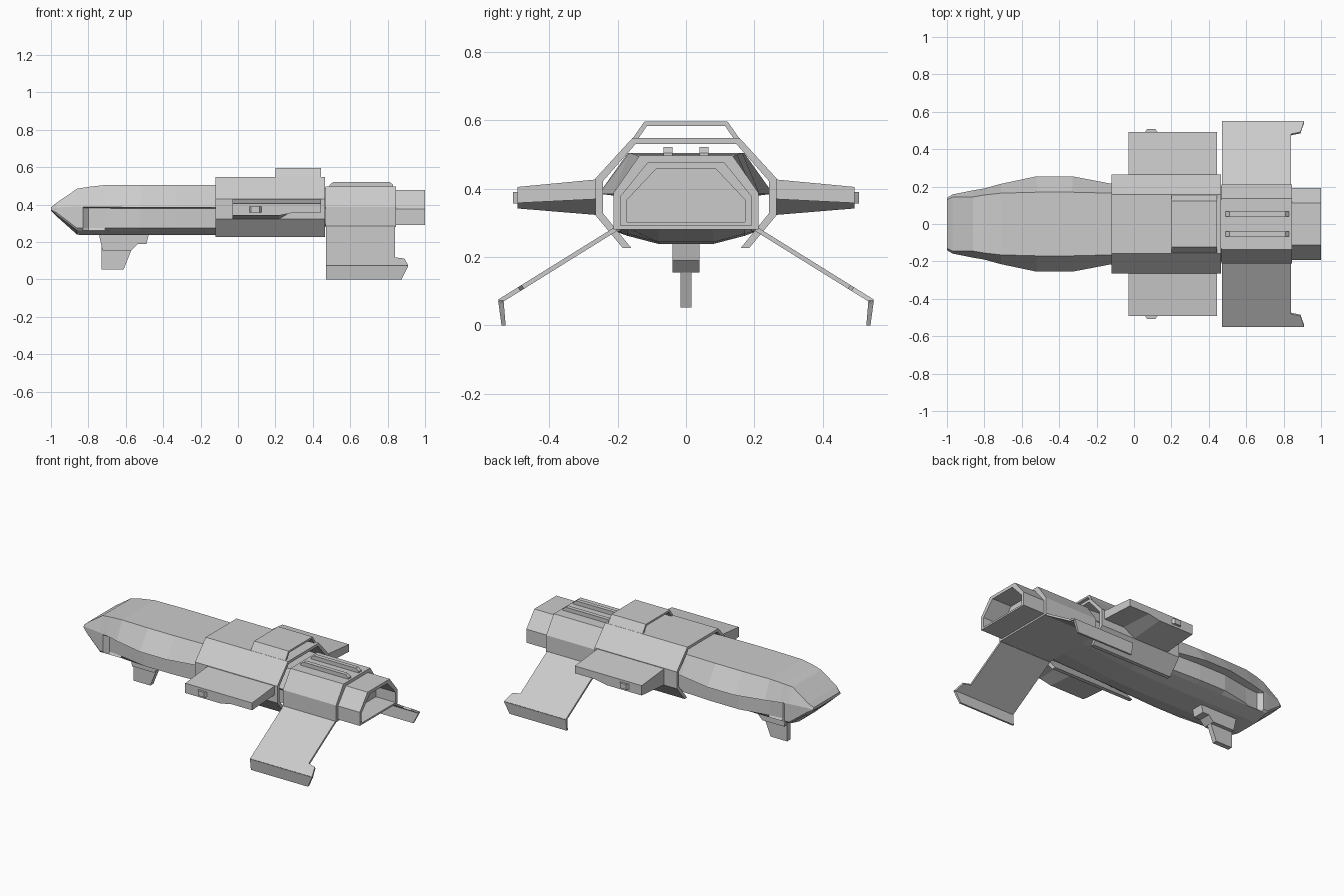
import bpy
import bmesh
from mathutils import Vector

if "Cube" in bpy.data.objects:
    bpy.data.objects.remove(bpy.data.objects["Cube"], do_unlink=True)

GREY = (0.6, 0.6, 0.6, 1.0)
hull_grey = bpy.data.materials.new("hull_grey")
hull_grey.use_nodes = True
hull_grey.diffuse_color = GREY
hull_grey.node_tree.nodes["Principled BSDF"].inputs["Base Color"].default_value = GREY


def loft(name, rings):
    """Skin a row of matching rings and cap both ends."""
    bm = bmesh.new()
    rows = [[bm.verts.new(p) for p in ring] for ring in rings]
    n = len(rows[0])
    for a, b in zip(rows, rows[1:]):
        for i in range(n):
            j = (i + 1) % n
            bm.faces.new((a[i], a[j], b[j], b[i]))
    bm.faces.new(rows[0])
    bm.faces.new(rows[-1])
    bmesh.ops.recalc_face_normals(bm, faces=bm.faces)
    mesh = bpy.data.meshes.new(name)
    bm.to_mesh(mesh)
    bm.free()
    mesh.materials.append(hull_grey)
    obj = bpy.data.objects.new(name, mesh)
    bpy.context.collection.objects.link(obj)
    return obj


def along_x(name, yz, x0, x1):
    return loft(name, [[(x, y, z) for y, z in yz] for x in (x0, x1)])


def along_y(name, xz, y0, y1):
    return loft(name, [[(x, y, z) for x, z in xz] for y in (y0, y1)])


def mirrored(half):
    """Close a half section across y = 0."""
    return half + [(-y, z) for y, z in reversed(half)]


def both_sides(name, rings):
    for side, s in (("left", 1), ("right", -1)):
        loft(side + "_" + name, [[(x, s * y, z) for x, y, z in r] for r in rings])


# Fuselage: x, top half width, top z, side half width, side z, recess, sill z, keel z
stations = [
    (-1.00, 0.13, 0.385, 0.14, 0.375, 0.0, 0.37, 0.365),
    (-0.97, 0.145, 0.41, 0.158, 0.385, 0.0, 0.345, 0.335),
    (-0.86, 0.145, 0.485, 0.18, 0.39, 0.0, 0.262, 0.232),
    (-0.83, 0.15, 0.49, 0.185, 0.388, 0.0, 0.262, 0.23),
    (-0.80, 0.155, 0.495, 0.19, 0.387, 0.03, 0.262, 0.23),
    (-0.71, 0.165, 0.505, 0.215, 0.387, 0.045, 0.262, 0.23),
    (-0.52, 0.17, 0.505, 0.255, 0.385, 0.05, 0.262, 0.23),
    (-0.33, 0.17, 0.505, 0.255, 0.385, 0.05, 0.262, 0.23),
    (-0.12, 0.165, 0.505, 0.215, 0.385, 0.02, 0.262, 0.23),
    (0.10, 0.15, 0.50, 0.20, 0.385, 0.01, 0.268, 0.235),
    (0.47, 0.13, 0.49, 0.20, 0.385, 0.0, 0.285, 0.282),
]
rings = []
for x, ty, tz, w, mz, rec, sill, keel in stations:
    drop = min(0.012, (mz - sill) * 0.3)
    half = [(ty, tz), (w, mz), (w - rec, mz - drop / 2), (w - rec, sill + drop),
            (min(w, 0.18) - 0.008, sill), (0.08, keel + (sill - keel) * 0.25)]
    rings.append([(x, y, z) for y, z in mirrored(half)])
loft("fuselage", rings)

# Open collar around the middle of the hull
outer = [(0.185, 0.226), (0.265, 0.322), (0.265, 0.43), (0.157, 0.548)]
inner = [(0.16, 0.226), (0.243, 0.328), (0.243, 0.422), (0.148, 0.53)]
arch = mirrored(outer)
arch += [(-y, z) for y, z in inner] + inner[::-1]
along_x("collar", arch, -0.12, 0.465)

# Raised roof frame, open front and back
roof_outer = [(0.157, 0.546), (0.122, 0.596)]
roof_inner = [(0.14, 0.546), (0.114, 0.584)]
along_x("roof_frame",
        mirrored(roof_outer) + [(-y, z) for y, z in roof_inner] + roof_inner[::-1],
        0.2, 0.445)


# Stepped engine with a hollow exhaust
def engine_ring(x, d):
    half = [(0.212 - d, 0.28 + 0.55 * d), (0.212 - d, 0.388 - 0.5 * d),
            (0.136 - 1.2 * d, 0.497 - d)]
    return [(x, y, z) for y, z in mirrored(half)]


loft("engine", [engine_ring(0.468, 0), engine_ring(0.845, 0), engine_ring(0.845, 0.02),
                engine_ring(1.0, 0.02), engine_ring(1.0, 0.04), engine_ring(0.86, 0.04)])

# Rails on the engine roof
for side, y in (("left", 0.053), ("right", -0.053)):
    along_y(side + "_rail", [(0.49, 0.49), (0.49, 0.505), (0.51, 0.522), (0.81, 0.522),
                             (0.83, 0.505), (0.83, 0.49)], y - 0.013, y + 0.013)


# Side wings, thinner behind and towards the tip
def wing_ring(y, top, low, high):
    return [(-0.03, y, top), (0.445, y, top), (0.445, y, high),
            (0.3, y, high), (0.22, y, low), (-0.03, y, low)]


both_sides("wing", [wing_ring(0.25, 0.428, 0.322, 0.37),
                    wing_ring(0.493, 0.405, 0.342, 0.358)])

# Wing tip lamps
both_sides("wing_lamp", [
    [(0.055, 0.485, z) for z in (0.357, 0.39)] + [(0.13, 0.485, z) for z in (0.39, 0.357)],
    [(0.07, 0.507, z) for z in (0.357, 0.39)] + [(0.115, 0.507, z) for z in (0.39, 0.357)]])

# Rear legs: sloping plate with a hooked trailing corner
root, knee = Vector((0.205, 0.282)), Vector((0.546, 0.07))
across = Vector((0.0035, 0.0055))


def leg_ring(sign):
    shape = [(0.47, 0), (0.47, 1), (0.91, 1), (0.89, 0.83), (0.84, 0.8), (0.84, 0)]
    return [(x, *(root.lerp(knee, t) + across * sign)) for x, t in shape]


both_sides("rear_leg", [leg_ring(-1), leg_ring(1)])

# Feet folded down from the legs
both_sides("rear_foot", [
    [(0.47, k, 0.073), (0.91, k, 0.073), (0.875, f, 0.0), (0.47, f, 0.0)]
    for k, f in ((0.534, 0.528), (0.55, 0.54))])

# Nose landing strut
along_y("nose_mount", [(-0.745, 0.25), (-0.725, 0.155), (-0.57, 0.155), (-0.535, 0.19),
                       (-0.49, 0.19), (-0.475, 0.25)], -0.04, 0.04)
along_y("nose_strut", [(-0.73, 0.17), (-0.73, 0.052), (-0.612, 0.052), (-0.565, 0.17)],
        -0.016, 0.016)
